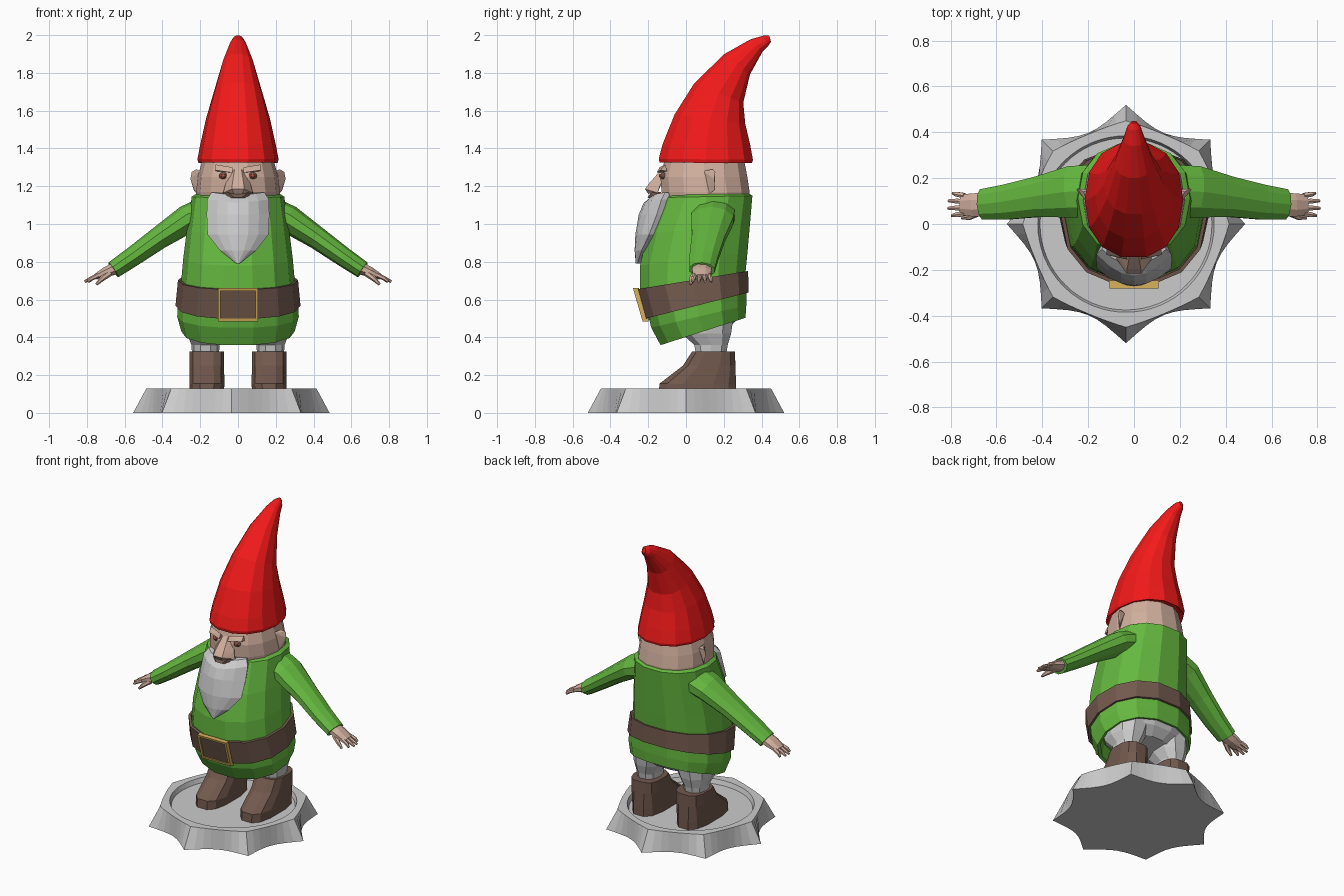
import bpy, bmesh
from math import sin, cos, pi
from mathutils import Vector as V

if "Cube" in bpy.data.objects:
    bpy.data.objects.remove(bpy.data.objects["Cube"])


def material(name, rgb):
    m = bpy.data.materials.new(name)
    m.diffuse_color = (*rgb, 1)
    m.use_nodes = True
    m.node_tree.nodes["Principled BSDF"].inputs["Base Color"].default_value = m.diffuse_color
    return m


RED = material("red", (0.9, 0.01, 0.01))
GREEN = material("green", (0.13, 0.48, 0.05))
SKIN = material("skin", (0.64, 0.43, 0.34))
BROWN = material("brown", (0.17, 0.1, 0.075))
GOLD = material("gold", (0.7, 0.45, 0.1))
IRIS = material("iris", (0.55, 0.08, 0.05))


def finish(name, bm, mat=None, mirror=False):
    bmesh.ops.recalc_face_normals(bm, faces=bm.faces)
    me = bpy.data.meshes.new(name)
    bm.to_mesh(me)
    bm.free()
    ob = bpy.data.objects.new(name, me)
    bpy.context.collection.objects.link(ob)
    if mat:
        me.materials.append(mat)
    if mirror:
        ob.modifiers.new("mirror", 'MIRROR')
    return ob


def loft(name, rings, mat=None, mirror=False, closed=False):
    """Skin a list of point rings; caps the ends, or joins them when closed."""
    bm = bmesh.new()
    vs = [[bm.verts.new(p) for p in r] for r in rings]
    n = len(vs[0])
    pairs = list(zip(vs, vs[1:])) + ([(vs[-1], vs[0])] if closed else [])
    for a, b in pairs:
        for i in range(n):
            j = (i + 1) % n
            bm.faces.new((a[i], a[j], b[j], b[i]))
    if not closed:
        bm.faces.new(vs[0])
        bm.faces.new(vs[-1])
    return finish(name, bm, mat, mirror)


def ring(fy, fz, by, bz, hw, n=14, cx=0, e=0.9, grow=0):
    """Tilted oval between a front point and a back point."""
    c, h = V((cx, (fy + by) / 2, (fz + bz) / 2)), V((0, (fy - by) / 2, (fz - bz) / 2))
    h *= 1 + grow / h.length
    pts = []
    for i in range(n):
        a = 2 * pi * (i + 0.5) / n
        s, k = sin(a), cos(a)
        s, k = (abs(s) ** e) * (1 if s > 0 else -1), (abs(k) ** e) * (1 if k > 0 else -1)
        pts.append(c + h * k + V(((hw + grow) * s, 0, 0)))
    return pts


def tube(name, path, mat, n=8):
    """Mirrored limb; path entries are (centre, depth radius, thickness radius)."""
    rings = []
    for i, (c, ry, rn) in enumerate(path):
        d = V(path[min(i + 1, len(path) - 1)][0]) - V(path[max(i - 1, 0)][0])
        nrm = d.cross(V((0, 1, 0))).normalized()
        side = nrm.cross(d).normalized()
        rings.append([V(c) + side * ry * cos(2 * pi * (k + .5) / n) + nrm * rn * sin(2 * pi * (k + .5) / n)
                      for k in range(n)])
    return loft(name, rings, mat, True)


def hull(name, pts, mat, mirror=True):
    bm = bmesh.new()
    for p in pts:
        bm.verts.new(p)
    bmesh.ops.convex_hull(bm, input=bm.verts)
    return finish(name, bm, mat, mirror)


# Scalloped base with recessed floor
def scallop(z, r, spike, n=64):
    pts = []
    for i in range(n):
        t = abs(((i / n * 8 + 0.5) % 1) - 0.5) * 2
        q = r + spike * (1 - t) ** 2
        pts.append((-0.035 + q * cos(2 * pi * i / n), q * sin(2 * pi * i / n), z))
    return pts


loft("base", [scallop(0, .43, .09), scallop(.13, .425, .025), scallop(.13, .385, 0), scallop(.1, .375, 0)])

# Boots, trouser legs and hips
loft("boots", [ring(-.15, .1, .27, .1, .093, 12, .165, .7), ring(-.145, .155, .27, .15, .095, 12, .165, .7),
               ring(-.02, .25, .265, .25, .094, 12, .165, .7), ring(.03, .325, .262, .325, .094, 12, .165, .7)],
     BROWN, True)
loft("legs", [ring(.05, .3, .215, .3, .07, 10, .172), ring(.04, .36, .225, .36, .075, 10, .172),
              ring(-.03, .42, .245, .42, .105, 10, .165), ring(-.05, .5, .26, .52, .13, 10, .15)], None, True)
loft("hips", [ring(.03, .405, .22, .44, .16), ring(-.06, .43, .27, .49, .245), ring(-.12, .5, .3, .56, .28)])

# Tunic, hollow under the hem
loft("tunic", [ring(-.11, .45, .3, .56, .27), ring(-.12, .365, .305, .505, .285), ring(-.14, .357, .32, .505, .3),
               ring(-.19, .45, .325, .57, .322), ring(-.205, .51, .325, .64, .318), ring(-.25, .66, .322, .75, .3),
               ring(-.25, .78, .332, .85, .29), ring(-.21, .95, .345, 1.0, .27),
               ring(-.135, 1.14, .357, 1.15, .245), ring(-.11, 1.155, .34, 1.16, .225)], GREEN)

# Belt and buckle frame
lo, hi = (-.21, .5, .322, .635, .315), (-.255, .655, .32, .75, .302)
loft("belt", [ring(*lo), ring(*lo, grow=.016), ring(*hi, grow=.016), ring(*hi)], BROWN, closed=True)


def frame(hx, inset, dy):
    z0, z1 = .485 + inset, .66 - inset
    y = lambda z: -.218 - (z - .485) * .29 + dy
    return [(s * hx, y(z), z) for s, z in ((-1, z0), (1, z0), (1, z1), (-1, z1))]


loft("buckle", [frame(.107, 0, .02), frame(.107, 0, -.012), frame(.092, .015, -.012), frame(.092, .015, .02)],
     GOLD, closed=True)
hull("buckle_plate", frame(.1, .008, .03) + frame(.1, .008, -.004), BROWN, False)

# Arms and hands
tube("arms", [((.17, .145, 1.06), .12, .085), ((.27, .14, 1.025), .118, .075), ((.42, .118, .925), .092, .06),
              ((.56, .095, .825), .08, .052), ((.66, .085, .757), .07, .047)], GREEN, 10)
tube("hands", [((.64, .085, .77), .055, .036), ((.70, .083, .745), .055, .03), ((.755, .085, .72), .047, .016)], SKIN)
for i in range(4):
    y = .046 + i * .026
    reach = (.795, .812, .81, .79)[i]
    tube("finger", [((.74, y, .728), .013, .013), ((.775, y + (i - 1.5) * .004, .712), .012, .012),
                    ((reach, y + (i - 1.5) * .007, .695), .007, .007)], SKIN, 6)
tube("thumb", [((.68, .05, .74), .018, .018), ((.72, .03, .71), .014, .014), ((.75, .025, .68), .007, .007)], SKIN, 6)

# Head, ears, nose, eyes, brows
loft("head", [ring(-.12, 1.12, .335, 1.12, .22), ring(-.135, 1.17, .342, 1.17, .222),
              ring(-.14, 1.25, .33, 1.25, .213), ring(-.115, 1.35, .31, 1.35, .185)], SKIN)
hull("ears", [(.2, .09, 1.28), (.2, .1, 1.17), (.215, .12, 1.155), (.235, .15, 1.18), (.252, .15, 1.24),
              (.245, .155, 1.275), (.22, .14, 1.29), (.2, .15, 1.27)], SKIN)
hull("nose", [(s * x, y, z) for s in (-1, 1) for x, y, z in
              ((.018, -.13, 1.29), (.022, -.15, 1.26), (.03, -.195, 1.215), (.032, -.217, 1.185), (.022, -.2, 1.16),
               (.078, -.15, 1.165), (.07, -.14, 1.2), (.05, -.11, 1.26))], SKIN, False)
hull("mouth", [(s * x, y, z) for s in (-1, 1) for x, y, z in
               ((.08, -.13, 1.17), (.05, -.185, 1.165), (.07, -.16, 1.13), (.02, -.205, 1.14))], BROWN, False)
hull("brows", [(.03, -.12, 1.275), (.03, -.155, 1.272), (.03, -.14, 1.3), (.12, -.135, 1.285),
               (.12, -.1, 1.28), (.12, -.11, 1.315)], SKIN)
for name, r, y, mat in (("eyes", .024, -.118, BROWN), ("irises", .013, -.134, IRIS)):
    bm = bmesh.new()
    bmesh.ops.create_icosphere(bm, subdivisions=2, radius=r)
    bmesh.ops.scale(bm, verts=bm.verts, vec=(1, .8, .8))
    bmesh.ops.translate(bm, verts=bm.verts, vec=(.077, y, 1.255))
    finish(name, bm, mat, True)

# Beard tapering to a point
rings = []
for z, hw, yc, ye in ((1.168, .14, -.18, -.11), (1.13, .163, -.225, -.13), (1.05, .166, -.25, -.155),
                      (.945, .162, -.268, -.195), (.86, .095, -.272, -.235), (.79, .008, -.266, -.258)):
    front = [(hw * t / 3, yc + (ye - yc) * (t / 3) ** 2, z - .02 * (1 - abs(t) / 3) * (z > 1.1)) for t in range(-3, 4)]
    rings.append(front + [(hw * .9, ye + .03, z), (-hw * .9, ye + .03, z)])
loft("beard", rings)

# Pointed hat curling backwards
loft("hat", [ring(-.13, 1.335, .335, 1.335, .19), ring(-.145, 1.325, .355, 1.323, .21),
             ring(-.15, 1.345, .36, 1.34, .215), ring(-.13, 1.42, .345, 1.42, .2),
             ring(-.065, 1.58, .318, 1.53, .17), ring(.04, 1.745, .306, 1.64, .13),
             ring(.2, 1.9, .34, 1.79, .085), ring(.34, 1.978, .405, 1.91, .046),
             ring(.41, 1.998, .436, 1.943, .03), ring(.44, 1.998, .45, 1.965, .012)], RED)
